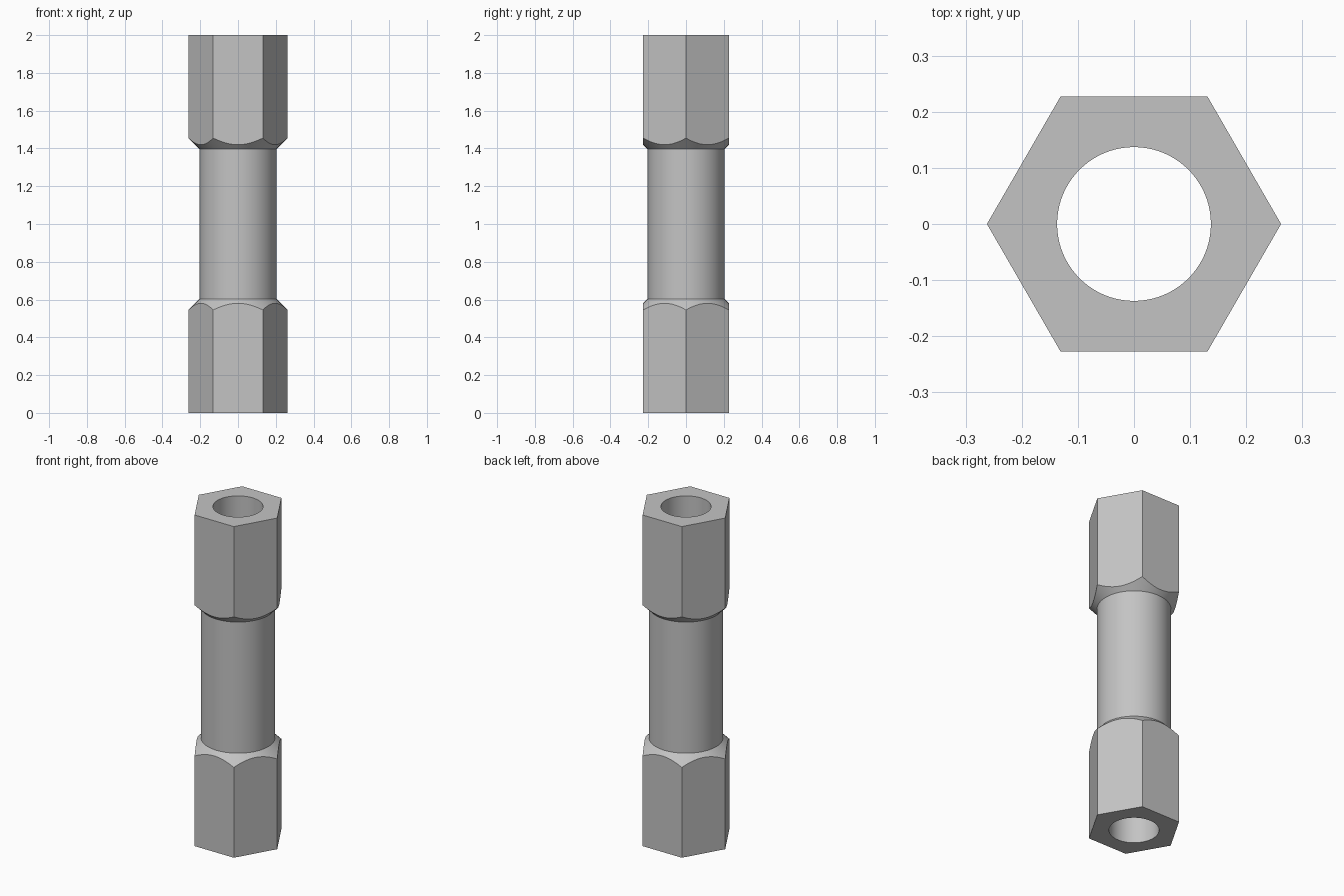
import bpy
import bmesh
from math import cos, sin, pi, radians

cube = bpy.data.objects.get("Cube")
if cube:
    bpy.data.objects.remove(cube, do_unlink=True)

HEIGHT = 2.0
APOTHEM = 0.227        # centre to hexagon flat
SHAFT_R = 0.203
BORE_R = 0.137
SHOULDER_Z = 0.604     # where the chamfer cone meets the shaft
SEGMENTS = 120         # multiple of six, so corners stay crisp

steel = bpy.data.materials.new("grey_steel")
steel.use_nodes = True
colour = (0.55, 0.55, 0.55, 1.0)
steel.diffuse_color = colour
steel.node_tree.nodes["Principled BSDF"].inputs["Base Color"].default_value = colour


def hex_radius(angle):
    """Distance from the axis to the hexagon, with corners on the x axis."""
    return APOTHEM / cos(angle % (pi / 3) - pi / 6)


def section(angle):
    """Closed radius and height outline of the body at one angle."""
    r = hex_radius(angle)
    # 45 degree cone cutting the hexagon makes the scalloped edge
    cone_z = SHOULDER_Z - (r - SHAFT_R)
    lower = [(BORE_R, 0), (r, 0), (r, cone_z), (SHAFT_R, SHOULDER_Z)]
    upper = [(radius, HEIGHT - z) for radius, z in reversed(lower)]
    return lower + upper


# Hexagonal ends, round shaft and through bore as one closed solid
bm = bmesh.new()
columns = []
for i in range(SEGMENTS):
    a = 2 * pi * i / SEGMENTS
    columns.append([bm.verts.new((r * cos(a), r * sin(a), z)) for r, z in section(a)])

for i, here in enumerate(columns):
    after = columns[(i + 1) % SEGMENTS]
    for j in range(len(here)):
        k = (j + 1) % len(here)
        bm.faces.new((here[j], after[j], after[k], here[k]))

bmesh.ops.recalc_face_normals(bm, faces=bm.faces[:])
mesh = bpy.data.meshes.new("hex_ended_sleeve")
bm.to_mesh(mesh)
bm.free()
mesh.materials.append(steel)

sleeve = bpy.data.objects.new("hex_ended_sleeve", mesh)
bpy.context.collection.objects.link(sleeve)
bpy.ops.object.select_all(action='DESELECT')
sleeve.select_set(True)
bpy.context.view_layer.objects.active = sleeve
bpy.ops.object.shade_smooth_by_angle(angle=radians(25))
